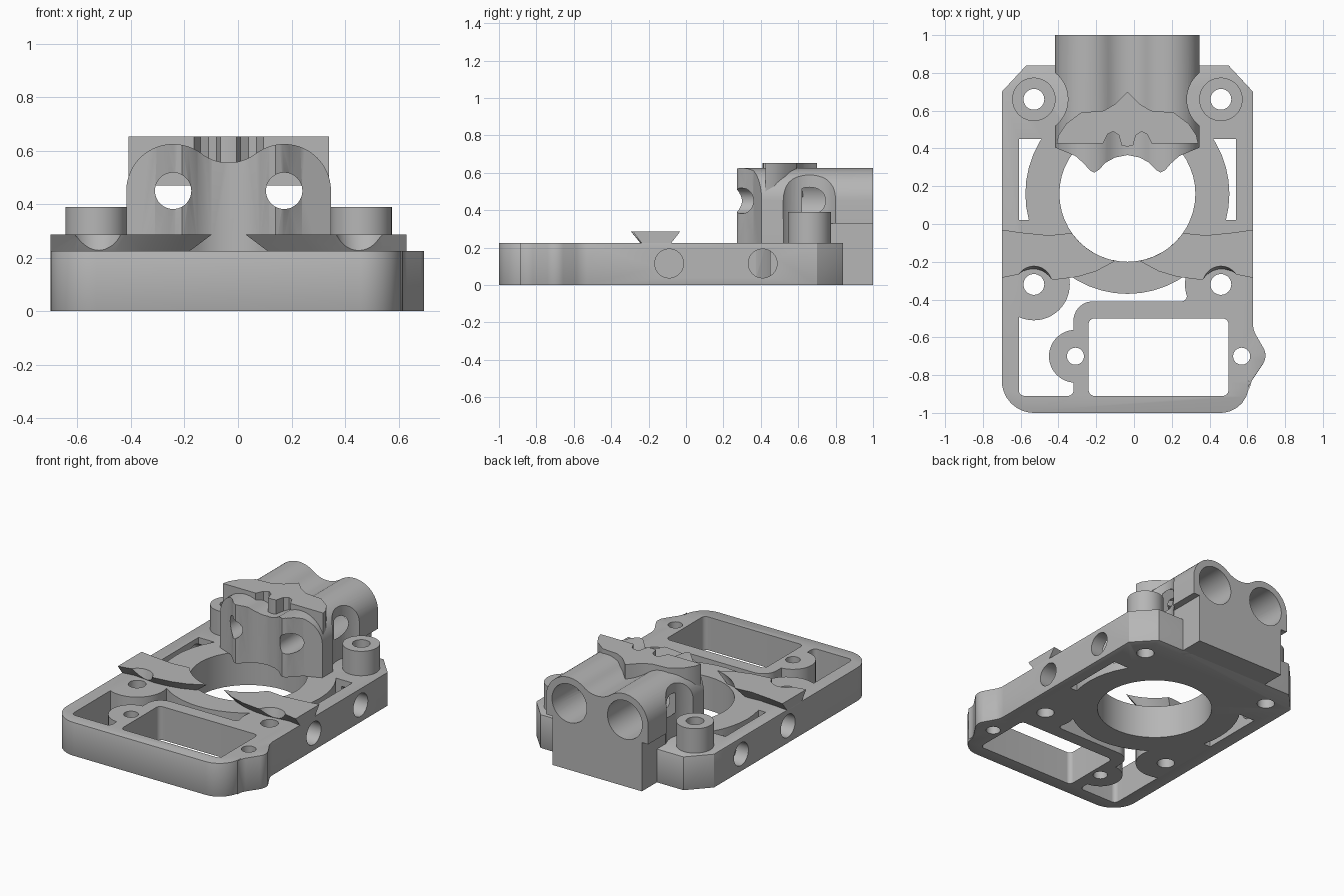
import bpy, bmesh
from math import sin, cos, radians
from mathutils import Vector

if "Cube" in bpy.data.objects:
    bpy.data.objects.remove(bpy.data.objects["Cube"], do_unlink=True)

grey = bpy.data.materials.new("plain grey")
grey.use_nodes = True
COLOUR = (0.47, 0.47, 0.47, 1)
grey.diffuse_color = COLOUR
grey.node_tree.nodes["Principled BSDF"].inputs["Base Color"].default_value = COLOUR

MID = -0.035              # x of the mirror plane
BORE = (MID, 0.16)        # centre of the large bore
TOP = 0.225               # top of the plate


def arc(cx, cy, r, a0=0, a1=360, n=48):
    count = n if abs(a1 - a0) == 360 else n + 1
    angles = [radians(a0 + (a1 - a0) * i / n) for i in range(count)]
    return [(cx + r * cos(a), cy + r * sin(a)) for a in angles]


def box(x0, y0, x1, y1):
    return [(x0, y0), (x1, y0), (x1, y1), (x0, y1)]


def mirror(pts):
    return [(2 * MID - x, y) for x, y in reversed(pts)]


def fillet(corners, n=8):
    """Round each corner (x, y, radius) with a tangent arc."""
    out = []
    for i, (x, y, r) in enumerate(corners):
        p = Vector((x, y))
        if not r:
            out.append((x, y))
            continue
        u = (Vector(corners[i - 1][:2]) - p).normalized()
        v = (Vector(corners[(i + 1) % len(corners)][:2]) - p).normalized()
        half = u.angle(v) / 2
        centre = p + (u + v).normalized() * (r / sin(half))
        d = r * cos(half) / sin(half)
        a, b = p + u * d - centre, p + v * d - centre
        for k in range(n + 1):
            q = centre + a.lerp(b, k / n).normalized() * r
            out.append((q.x, q.y))
    return out


def prism(name, pts, a, b, axis="z", end=None):
    """Extrude an outline from a to b; end gives a different far outline."""
    place = {"x": lambda p, t: (t, p[0], p[1]),
             "y": lambda p, t: (p[0], t, p[1]),
             "z": lambda p, t: (p[0], p[1], t)}[axis]
    bm = bmesh.new()
    low = [bm.verts.new(place(p, a)) for p in pts]
    high = [bm.verts.new(place(p, b)) for p in (end or pts)]
    bm.faces.new(low)
    bm.faces.new(high)
    for i in range(len(low)):
        bm.faces.new((low[i - 1], low[i], high[i], high[i - 1]))
    bmesh.ops.recalc_face_normals(bm, faces=bm.faces)
    mesh = bpy.data.meshes.new(name)
    bm.to_mesh(mesh)
    bm.free()
    mesh.materials.append(grey)
    obj = bpy.data.objects.new(name, mesh)
    bpy.context.collection.objects.link(obj)
    return obj


def apply(obj, mod):
    bpy.context.view_layer.objects.active = obj
    bpy.ops.object.modifier_apply(modifier=mod.name)


def combine(obj, other, operation="DIFFERENCE"):
    mod = obj.modifiers.new("combine", "BOOLEAN")
    mod.operation, mod.object, mod.solver = operation, other, "EXACT"
    apply(obj, mod)
    bpy.data.objects.remove(other, do_unlink=True)


def bevel(obj, width):
    mod = obj.modifiers.new("edge", "BEVEL")
    mod.width, mod.segments, mod.limit_method = width, 2, "ANGLE"
    mod.angle_limit = radians(40)
    apply(obj, mod)


def drill(obj, x, y, r, a=-0.1, b=1.2, axis="z"):
    combine(obj, prism("cutter", arc(x, y, r), a, b, axis))


# Base plate with rounded front corners, side ear and chamfered back
plate = prism("base_plate", fillet([
    (-0.7, -1, 0.17), (0.63, -1, 0.15), (0.61, -0.85, 0.1), (0.71, -0.7, 0.08),
    (0.63, -0.56, 0.12), (0.63, 0.7, 0), (0.5, 0.84, 0),
    (-0.57, 0.84, 0), (-0.7, 0.7, 0)]), 0, TOP)
bevel(plate, 0.01)
drill(plate, *BORE, 0.36)

# Rectangular servo window and its screw holes
window = fillet([(x, y, 0.03) for x, y in box(-0.24, -0.91, 0.5, -0.5)])
combine(plate, prism("cutter", window, -0.1, 0.5))
for x in (-0.31, 0.57):
    drill(plate, x, -0.7, 0.045)

# Irregular opening that leaves the ring, screw pads and ear standing
opening = prism("cutter", fillet([
    (-0.61, -0.91, 0.03), (-0.32, -0.91, 0.03), (-0.32, -0.41, 0.1),
    (0.28, -0.41, 0.03), (0.28, -0.265, 0), (-0.35, -0.265, 0),
    (-0.61, -0.32, 0)]), -0.1, 0.4)
for x, y, r in ((*BORE, 0.53), (-0.53, -0.32, 0.19), (0.46, -0.32, 0.19), (-0.31, -0.7, 0.14)):
    drill(opening, x, y, r, -0.2, 0.6)
combine(plate, opening)

# Side slots outside the ring and cross holes in both flanks
slot = box(-0.61, 0.02, -0.4, 0.45)
for outline in (slot, mirror(slot)):
    cutter = prism("cutter", outline, -0.1, 0.4)
    drill(cutter, *BORE, 0.54, -0.2, 0.6)
    combine(plate, cutter)
for y in (-0.09, 0.41):
    for a, b in ((-0.8, -0.53), (0.46, 0.8)):
        drill(plate, y, 0.115, 0.077, a, b, "x")

# Screw holes at the four corners, with raised bosses at the back
for side, x in (("right", -0.53), ("left", 0.46)):
    for y in (-0.32, 0.66):
        drill(plate, x, y, 0.055)
    boss = prism(side + "_boss", arc(x, 0.66, 0.115), TOP - 0.02, 0.39)
    drill(boss, x, 0.66, 0.055)

# Flared guide wings beside the bore
wing = [(-0.7, -0.03), (-0.6, -0.045), (-0.45, -0.06), (-0.35, -0.05)]
wing += arc(*BORE, 0.36, 216, 260, 12)
wing += [(-0.2, -0.25), (-0.3, -0.28), (-0.42, -0.295), (-0.6, -0.265), (-0.7, -0.285)]
foot = [(-0.7 + (x + 0.7) * 0.86, -0.16 + (y + 0.16) * 0.62) for x, y in wing]
for side, top, low, x in (("right", wing, foot, -0.53),
                          ("left", mirror(wing), mirror(foot), 0.46)):
    piece = prism(side + "_wing", low, TOP - 0.001, 0.287, end=top)
    combine(piece, prism("cutter", arc(x, -0.32, 0.075), 0.2, 0.3,
                         end=arc(x, -0.32, 0.1)))

# Twin-barrel block: two round shoulders joined by a smooth valley
half = 0.2075
barrels = [MID - half, MID + half]
profile = [(-0.417, TOP)] + arc(barrels[0], 0.45, 0.175, 180, 52.8, 20)
profile += arc(MID, 0.723, 0.168, 232.8, 307.2, 14)[1:-1]
profile += arc(barrels[1], 0.45, 0.175, 127.2, 0, 20) + [(0.347, TOP)]
block = prism("barrel_block", profile, 0.2, 1.0, "y")

# Scalloped front of the block
front = [(-0.43, 0.41), (-0.37, 0.385), (-0.31, 0.36), (-0.265, 0.32), (-0.235, 0.285),
         (-0.21, 0.272), (-0.185, 0.288), (-0.15, 0.325), (-0.1, 0.352)]
plan = front + [(MID, 0.365)] + mirror(front) + [(0.4, 1.1), (-0.45, 1.1)]
combine(block, prism("cutter", plan, 0.1, 0.9), "INTERSECT")

# Clearance around the bosses and undercut at the rear
undercut = box(-0.5, 0.75, -0.37, 1.1)
for x, outline in ((-0.53, undercut), (0.46, mirror(undercut))):
    drill(block, x, 0.66, 0.18)
    combine(block, prism("cutter", outline, 0.1, 0.33))
combine(block, prism("rear_foot", box(-0.37, 0.8, 0.3, 1.0), 0, 0.3), "UNION")

# Rod holes through the front and wide bearing bores from the back
for x in barrels:
    drill(block, x, 0.45, 0.068, 0.1, 1.1, "y")
    drill(block, x, 0.45, 0.13, 0.62, 1.1, "y")

# Scalloped crest on top of the block
crest = [(MID, 0.41), (-0.065, 0.415), (-0.08, 0.47), (-0.11, 0.49), (-0.14, 0.475),
         (-0.165, 0.425), (-0.41, 0.425), (-0.4, 0.47), (-0.36, 0.53), (-0.28, 0.59),
         (-0.16, 0.6), (-0.1, 0.635), (-0.06, 0.675)]
prism("top_crest", crest + [(MID, 0.7)] + mirror(crest[1:]), 0.47, 0.653)

# Smooth curved walls while keeping edges crisp
for obj in bpy.context.scene.objects:
    if obj.type == "MESH":
        bpy.ops.object.select_all(action="DESELECT")
        obj.select_set(True)
        bpy.context.view_layer.objects.active = obj
        bpy.ops.object.shade_smooth_by_angle(angle=radians(30))
